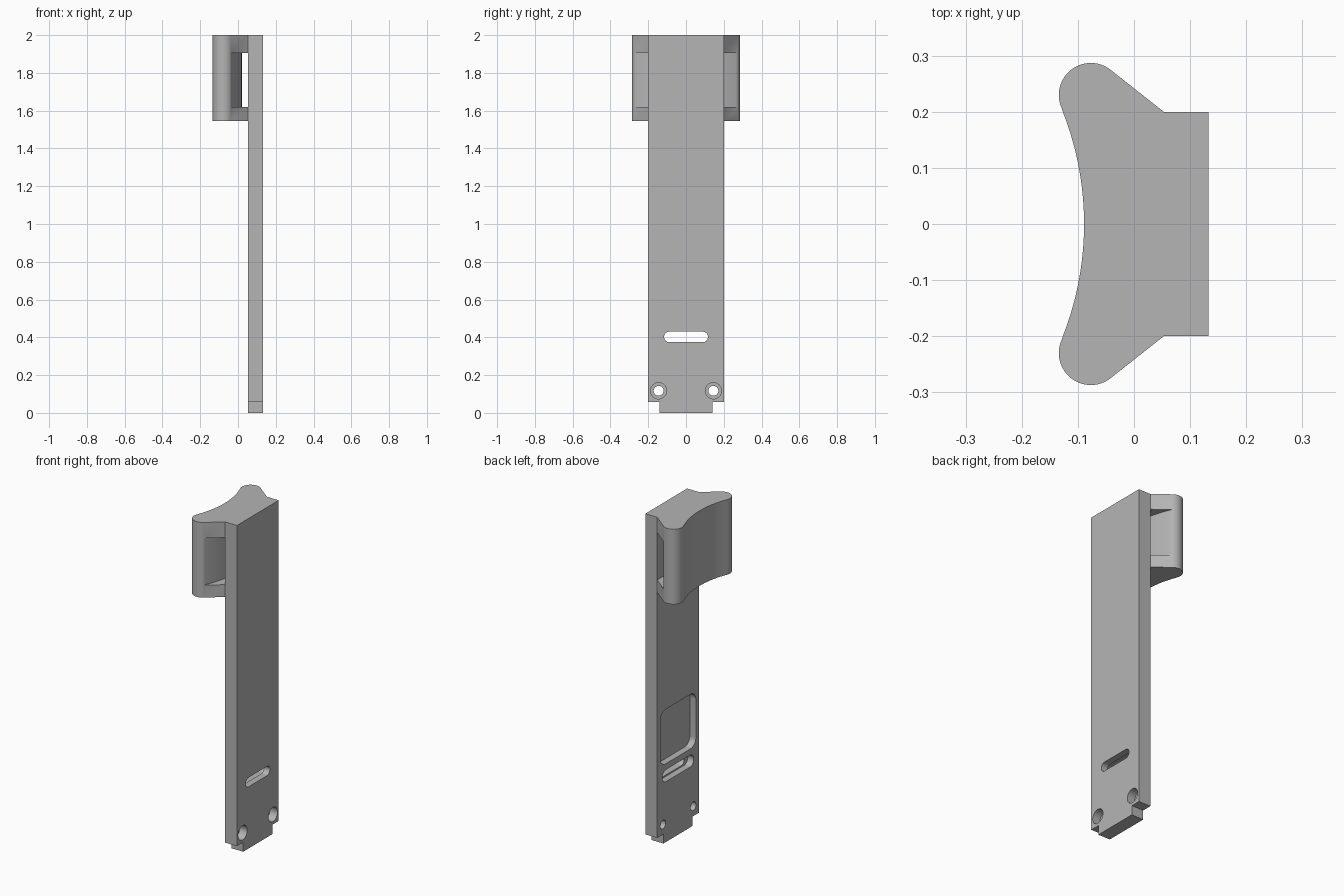
import bpy
import bmesh
from math import radians, cos, sin, asin, atan2, acos, hypot, pi

if "Cube" in bpy.data.objects:
    bpy.data.objects.remove(bpy.data.objects["Cube"], do_unlink=True)

grey = bpy.data.materials.new("plain grey")
grey.use_nodes = True
grey.diffuse_color = (0.46, 0.46, 0.46, 1)
grey.node_tree.nodes["Principled BSDF"].inputs["Base Color"].default_value = (0.46, 0.46, 0.46, 1)


def arc(cx, cy, r, start, end, steps=16):
    """Points along a circular arc, angles in radians."""
    angles = [start + (end - start) * i / steps for i in range(steps + 1)]
    return [(cx + r * cos(a), cy + r * sin(a)) for a in angles]


def rounded(cx, cy, half_w, half_h, r):
    """Rounded rectangle outline."""
    pts = []
    for i, (sx, sy) in enumerate([(1, 1), (-1, 1), (-1, -1), (1, -1)]):
        pts += arc(cx + sx * (half_w - r), cy + sy * (half_h - r), r,
                   i * pi / 2, (i + 1) * pi / 2, 10)
    return pts


def extrude(name, pts, axis, lo, hi):
    """Prism from an outline: (y, z) points along x, or (x, y) points along z."""
    bm = bmesh.new()
    place = (lambda p, d: (d, *p)) if axis == "x" else (lambda p, d: (*p, d))
    face = bm.faces.new([bm.verts.new(place(p, lo)) for p in pts])
    moved = bmesh.ops.extrude_face_region(bm, geom=[face])["geom"]
    for v in moved:
        if isinstance(v, bmesh.types.BMVert):
            v.co["xyz".index(axis)] = hi
    bmesh.ops.remove_doubles(bm, verts=bm.verts, dist=1e-5)
    bmesh.ops.recalc_face_normals(bm, faces=bm.faces)
    mesh = bpy.data.meshes.new(name)
    bm.to_mesh(mesh)
    bm.free()
    mesh.materials.append(grey)
    ob = bpy.data.objects.new(name, mesh)
    bpy.context.collection.objects.link(ob)
    return ob


def activate(ob):
    bpy.ops.object.select_all(action="DESELECT")
    ob.select_set(True)
    bpy.context.view_layer.objects.active = ob


def cut(ob, cutter):
    """Subtract a cutter, then discard it."""
    cutter.hide_render = True
    mod = ob.modifiers.new("cut", "BOOLEAN")
    mod.operation, mod.solver, mod.object = "DIFFERENCE", "EXACT", cutter
    activate(ob)
    bpy.ops.object.modifier_apply(modifier=mod.name)
    bpy.data.objects.remove(cutter, do_unlink=True)


BACK, FACE = 0.053, 0.133   # the two broad sides of the bar
OUT = 0.05                  # cutter overshoot

# Bar with a narrower tab at the foot
half = [(0.14, 0), (0.14, 0.057), (0.2, 0.057), (0.2, 2)]
bar = extrude("bar", half + [(-y, z) for y, z in reversed(half)], "x", BACK, FACE)

# Slot, with a wider recess behind it, and the pocket above
cut(bar, extrude("slot_cutter", rounded(0, 0.402, 0.116, 0.028, 0.028), "x", BACK - OUT, FACE + OUT))
cut(bar, extrude("recess_cutter", rounded(0, 0.402, 0.15, 0.036, 0.036), "x", BACK - OUT, BACK + 0.04))
cut(bar, extrude("pocket_cutter", rounded(0, 0.64, 0.17, 0.165, 0.05), "x", BACK - OUT, BACK + 0.04))

# Counterbored screw holes
for y in (-0.145, 0.145):
    cut(bar, extrude("hole_cutter", rounded(y, 0.117, 0.026, 0.026, 0.026), "x", BACK - OUT, FACE + OUT))
    cut(bar, extrude("bore_cutter", rounded(y, 0.117, 0.043, 0.043, 0.043), "x", FACE - 0.05, FACE + OUT))

# Hook head: round lobes joined by a hollow curve
LX, LY, LR = -0.077, 0.23, 0.057       # lobe centre and radius
CX, CR = -0.635, 0.546                 # hollow curve centre and radius
dx, dy = BACK - LX, 0.2 - LY
flank = atan2(dy, dx) + acos(LR / hypot(dx, dy))
join = atan2(LY, LX - CX)
lobe = arc(LX, LY, LR, flank, pi + join, 24)
outline = [(BACK, 0.2)] + lobe
outline += arc(CX, 0, CR, join, -join, 32)[1:-1]
outline += [(x, -y) for x, y in reversed(lobe)] + [(BACK, -0.2)]
head = extrude("hook_head", outline, "z", 1.545, 2)

# Sideways opening whose wall follows the hollow curve
IR = 0.655
sweep = asin(0.32 / IR)
opening = arc(CX, 0, IR, -sweep, sweep, 32) + [(BACK + 0.02, 0.32), (BACK + 0.02, -0.32)]
cut(head, extrude("opening_cutter", opening, "z", 1.62, 1.905))

for ob in (bar, head):
    activate(ob)
    bpy.ops.object.shade_smooth_by_angle(angle=radians(30))
